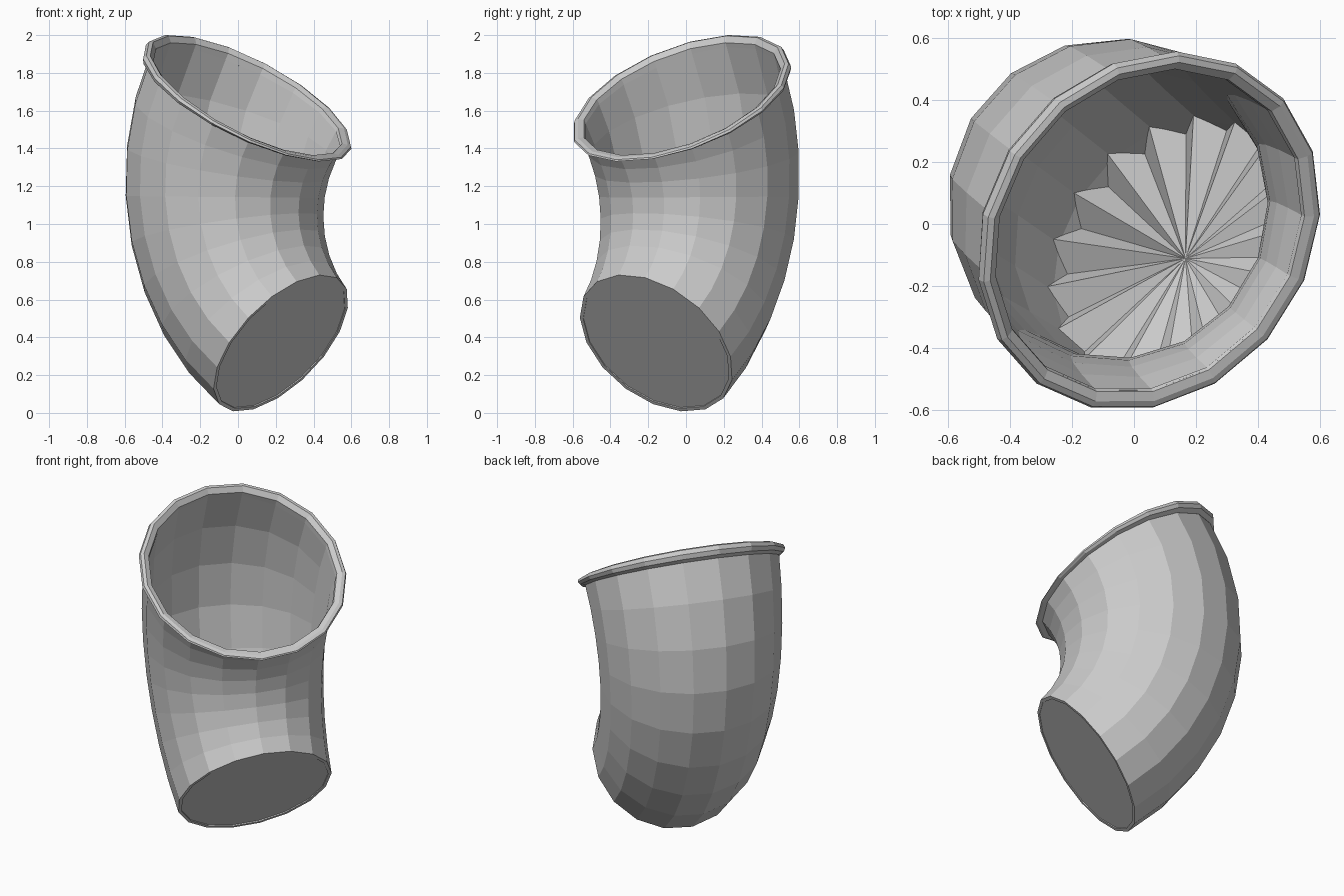
import bpy, bmesh, math
from mathutils import Vector

if "Cube" in bpy.data.objects:
    bpy.data.objects.remove(bpy.data.objects["Cube"], do_unlink=True)

SIDES = 17
BEND = 0.975                       # radius of the pipe's centre line
HEADING = math.radians(-37)        # compass direction of the bend
U = Vector((math.cos(HEADING), math.sin(HEADING), 0))
P = Vector((-U.y, U.x, 0))
CENTRE = U * 0.877 + P * 0.011 + Vector((0, 0, 1.137))
LOW, HIGH = -52, 33                # bend angles of the two ends
PHASE = -6

grey = bpy.data.materials.new("light_grey")
grey.use_nodes = True
grey.diffuse_color = (0.6, 0.6, 0.6, 1)
grey.node_tree.nodes["Principled BSDF"].inputs["Base Color"].default_value = (0.6, 0.6, 0.6, 1)


def radius(bend):
    """The pipe widens steadily towards the upper end."""
    return 0.53 + 0.00135 * bend


def point(bend, r, turn):
    """Point on the cross-section at a bend angle, turned from the outer side."""
    b, t = math.radians(bend), math.radians(turn + PHASE)
    outward = -U * math.cos(b) + Vector((0, 0, math.sin(b)))
    return CENTRE + outward * (BEND + r * math.cos(t)) + P * (r * math.sin(t))


def finish(name, bm, recalc=True):
    if recalc:
        bmesh.ops.recalc_face_normals(bm, faces=bm.faces[:])
    mesh = bpy.data.meshes.new(name)
    bm.to_mesh(mesh)
    bm.free()
    mesh.materials.append(grey)
    obj = bpy.data.objects.new(name, mesh)
    bpy.context.collection.objects.link(obj)
    return obj


def swept_ring(name, profile):
    """Closed skin through a loop of (bend angle, radius) sections."""
    bm = bmesh.new()
    rings = [[bm.verts.new(point(b, r, 360 * i / SIDES)) for i in range(SIDES)]
             for b, r in profile]
    for k, ring in enumerate(rings):
        nxt = rings[(k + 1) % len(rings)]
        for i in range(SIDES):
            j = (i + 1) % SIDES
            bm.faces.new((ring[i], ring[j], nxt[j], nxt[i]))
    return finish(name, bm)


# Curved pipe wall: outer skin up, inner skin back down
STEPS = 8
WALL = 0.02
bends = [LOW + (HIGH - 1 - LOW) * k / STEPS for k in range(STEPS + 1)]
outer = [(b, radius(b)) for b in bends]
inner = [(b, radius(b) - WALL) for b in reversed(bends)]
swept_ring("pipe_wall", outer + inner)

# Raised lip around the upper opening
swept_ring("rim", [(30.6, 0.57), (31.2, 0.6), (32.2, 0.612), (33.2, 0.605),
                   (33.5, 0.585), (32.6, 0.555), (31, 0.55)])

# Slightly recessed plate closing the lower end
bm = bmesh.new()
plate = [[bm.verts.new(point(b, radius(LOW) - 0.012, 360 * i / SIDES)) for i in range(SIDES)]
         for b in (LOW + 0.3, LOW + 0.8)]
for ring in plate:
    bm.faces.new(ring)
for i in range(SIDES):
    j = (i + 1) % SIDES
    bm.faces.new((plate[0][i], plate[0][j], plate[1][j], plate[1][i]))
finish("end_plate", bm)

# Pleated star-shaped floor inside the lower end
bm = bmesh.new()
hub = bm.verts.new(point(LOW + 6, 0, 0))
edge = []
for i in range(2 * SIDES):
    bend = LOW + (8 if i % 2 else 12)
    r = radius(bend) - WALL
    if i % 2:
        r *= math.cos(math.pi / SIDES)
    edge.append(bm.verts.new(point(bend, r, 180 * i / SIDES)))
into_pipe = point(0, 0, 0) - hub.co
for i in range(len(edge)):
    face = bm.faces.new((hub, edge[i], edge[(i + 1) % len(edge)]))
    face.normal_update()
    if face.normal.dot(into_pipe) < 0:
        face.normal_flip()
finish("inner_floor", bm, recalc=False)
